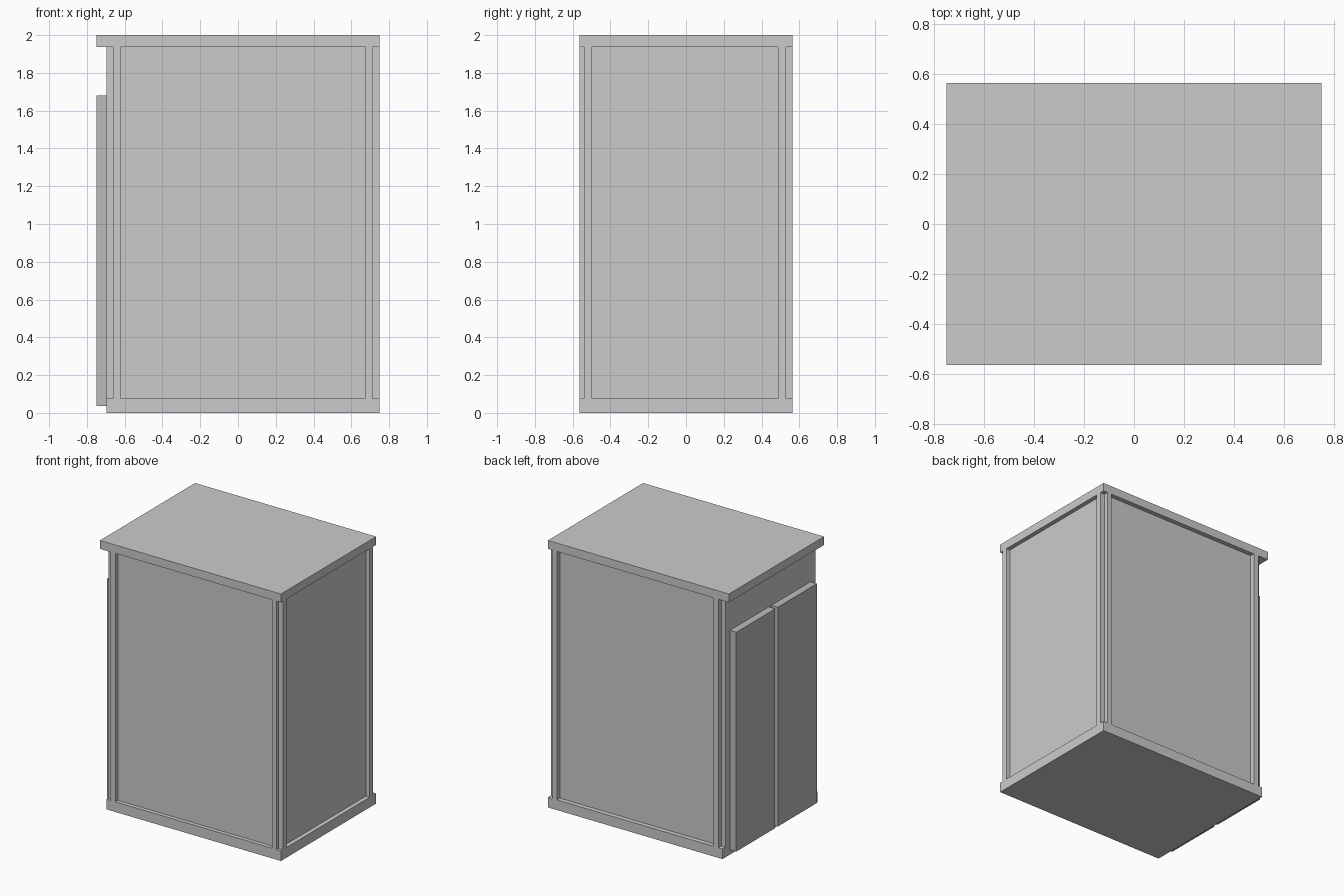
import bpy
import bmesh
from mathutils import Matrix, Vector

if "Cube" in bpy.data.objects:
    bpy.data.objects.remove(bpy.data.objects["Cube"])


def box(name, x, y, z, material=None):
    """Axis-aligned box from (min, max) ranges."""
    bm = bmesh.new()
    size = Vector((x[1] - x[0], y[1] - y[0], z[1] - z[0]))
    bmesh.ops.create_cube(bm, size=1.0, matrix=Matrix.Diagonal(size.to_4d()))
    mesh = bpy.data.meshes.new(name)
    bm.to_mesh(mesh)
    bm.free()
    obj = bpy.data.objects.new(name, mesh)
    obj.location = (sum(x) / 2, sum(y) / 2, sum(z) / 2)
    if material:
        mesh.materials.append(material)
    bpy.context.collection.objects.link(obj)
    return obj


dark = bpy.data.materials.new("dark_grey")
dark.diffuse_color = (0.5, 0.5, 0.5, 1)
dark.use_nodes = True
dark.node_tree.nodes["Principled BSDF"].inputs["Base Color"].default_value = dark.diffuse_color

Y = 0.563            # half depth of the cabinet
LEFT = -0.697        # door-side face of the body
WALL = (0.076, 1.937)  # height range between base and top

# Base and overhanging top
box("base", (LEFT, 0.75), (-Y, Y), (0, WALL[0]))
box("top", (-0.75, 0.75), (-Y, Y), (WALL[1], 2.0))

# Recessed panels on front, back and right
box("body_panels", (LEFT + 0.03, 0.718), (-Y + 0.03, Y - 0.035), WALL)

# Flat wall behind the doors
box("door_side_wall", (LEFT, -0.623), (-0.54, 0.529), WALL)

# Upright stiles flush with the slabs, leaving a notch at every corner
for side, x in (("left", (-0.663, -0.623)), ("right", (0.676, 0.713))):
    box(f"front_{side}_stile", x, (-Y, -0.497), WALL)
    box(f"back_{side}_stile", x, (0.487, Y), WALL)
box("right_front_stile", (0.676, 0.75), (-0.54, -0.497), WALL)
box("right_back_stile", (0.676, 0.75), (0.487, 0.529), WALL)

# Pair of raised doors on the left side
for side, y in (("front", (-0.477, -0.015)), ("back", (0.015, 0.477))):
    box(f"{side}_door", (-0.75, LEFT), y, (0.037, 1.68), dark)
